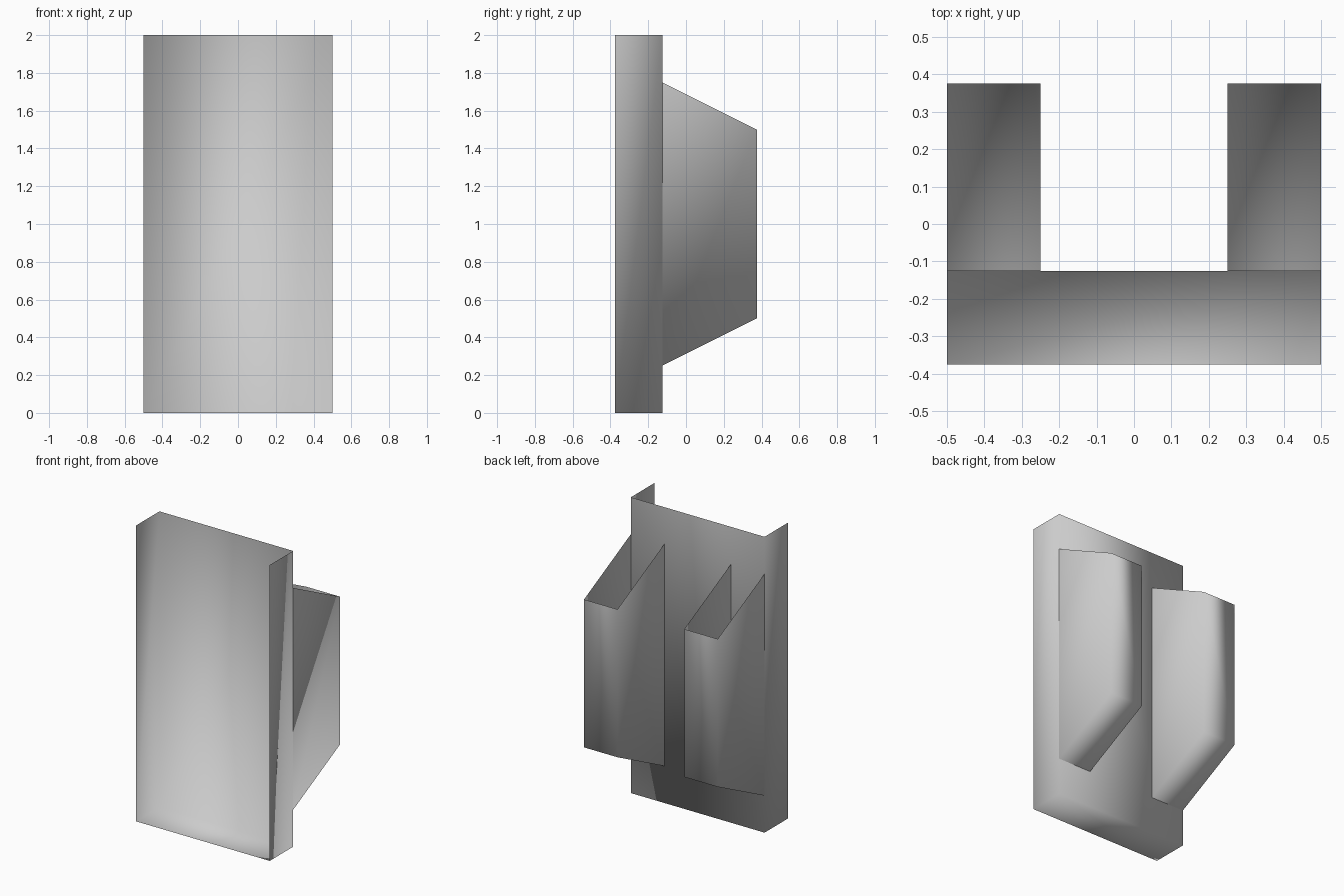
import bpy, bmesh

if "Cube" in bpy.data.objects:
    bpy.data.objects.remove(bpy.data.objects["Cube"])


def open_tray(name, x0, x1, y0, y1, front_z, back_z):
    """Thin-skinned box with no front and no top; z ranges may taper to the back."""
    bm = bmesh.new()
    front = [bm.verts.new((x, y0, z)) for x in (x0, x1) for z in front_z]
    back = [bm.verts.new((x, y1, z)) for x in (x0, x1) for z in back_z]
    bm.faces.new((back[0], back[1], back[3], back[2]))      # back
    bm.faces.new((front[0], front[1], back[1], back[0]))    # left side
    bm.faces.new((front[2], back[2], back[3], front[3]))    # right side
    bm.faces.new((front[0], back[0], back[2], front[2]))    # bottom
    bmesh.ops.recalc_face_normals(bm, faces=bm.faces)
    if sum(f.normal.y for f in bm.faces) < 0:
        bmesh.ops.reverse_faces(bm, faces=bm.faces)
    for f in bm.faces:
        f.smooth = True
    mesh = bpy.data.meshes.new(name)
    bm.to_mesh(mesh)
    bm.free()
    obj = bpy.data.objects.new(name, mesh)
    bpy.context.collection.objects.link(obj)
    return obj


# Main panel: shallow tray, open at front and top
open_tray("panel", -0.5, 0.5, -0.375, -0.125, (0, 2), (0, 2))

# Two tapered pods on the back, open at the top
for name, x in (("left_pod", -0.5), ("right_pod", 0.25)):
    open_tray(name, x, x + 0.25, -0.125, 0.375, (0.25, 1.75), (0.5, 1.5))
